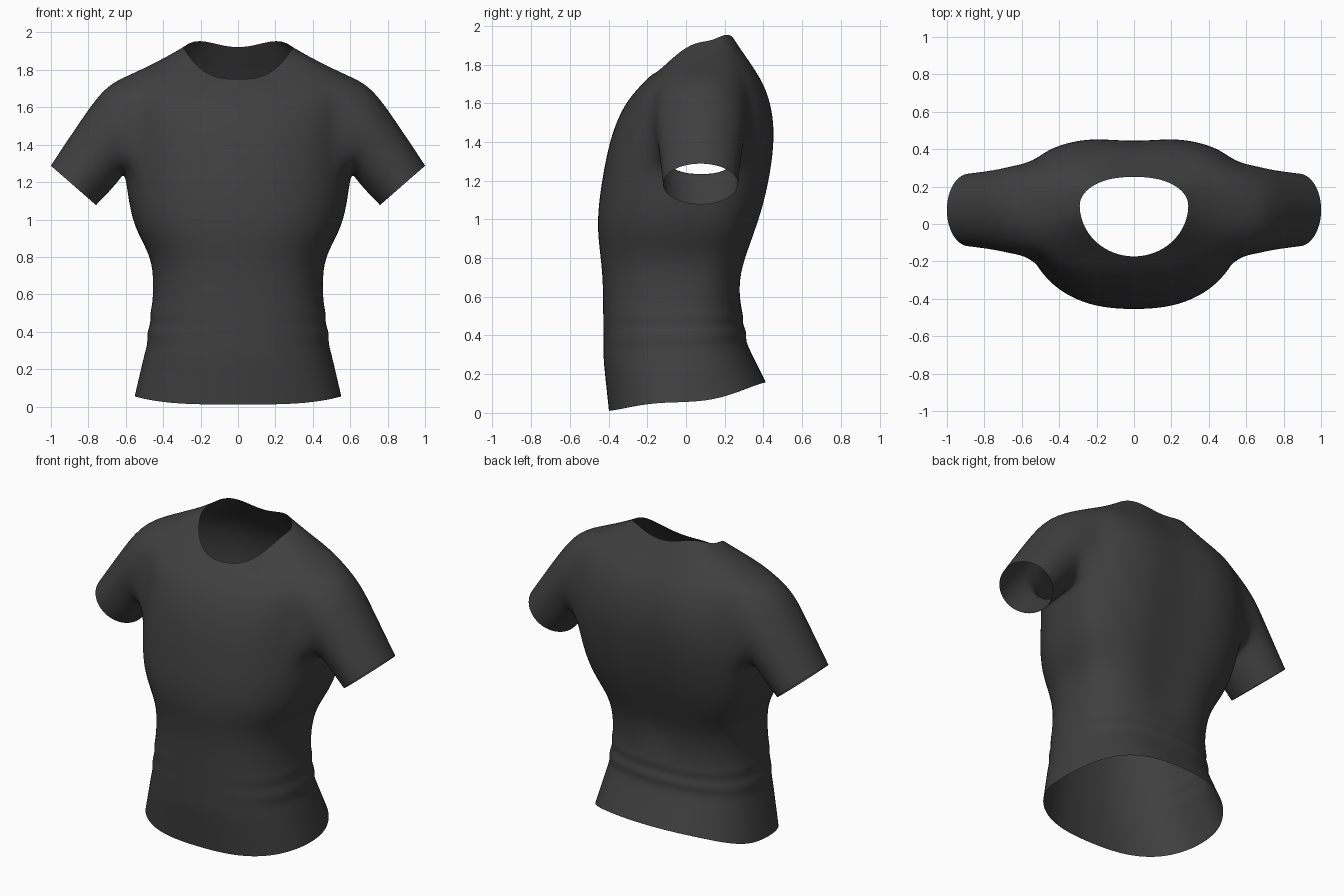
import bpy, bmesh, math
from mathutils import Vector

if "Cube" in bpy.data.objects:
    bpy.data.objects.remove(bpy.data.objects["Cube"])

# Body rings, hem to chest: height, half width, front y, back y
BODY = [
    (.055, .555, -.400, .415),
    (.29, .500, -.428, .325),
    (.55, .458, -.430, .284),
    (.70, .453, -.432, .290),
    (.82, .475, -.445, .325),
    (.96, .560, -.462, .375),
    (1.12, .590, -.450, .425),
]
# Yoke rings, armpit to neck: half width, front y, back y, front z, side z, back z
YOKE = [
    (.605, -.412, .464, 1.34, 1.24, 1.34),
    (.612, -.375, .468, 1.47, 1.43, 1.50),
    (.610, -.330, .440, 1.57, 1.62, 1.64),
    (.580, -.290, .392, 1.63, 1.775, 1.74),
    (.440, -.238, .325, 1.69, 1.84, 1.84),
    (.292, -.175, .260, 1.75, 1.92, 1.92),
]
# Sleeve rings: top x, top z, bottom x, bottom z
SLEEVE = [
    (.700, 1.725, .622, 1.228),
    (.805, 1.590, .652, 1.182),
    (1.003, 1.290, .757, 1.075),
]
COLS, J0, J1 = 16, 5, 11      # half-ring columns; armhole spans J0..J1


def mix(a, b, t):
    return tuple(p + (q - p) * t for p, q in zip(a, b))


def body_ring(z, w, yf, yb):
    """The hem dips in front and rises behind; higher rings are level."""
    tilt = max(0, 1 - z / .5)
    return (w, yf, yb, z - .05 * tilt, z, z + .115 * tilt)


# Full ring stack, with small waist folds between hem and waist
rings = []
for i, row in enumerate(BODY):
    rings.append(body_ring(*row))
    if i == 0:
        rings.append(body_ring(*mix(row, BODY[1], .5)))
    if i == 1:
        for k in range(1, 5):
            z, w, yf, yb = mix(row, BODY[2], k / 5)
            fold = .007 * (-1) ** k
            rings.append(body_ring(z, w + fold, yf, yb + fold))
ARMPIT = len(rings)
SHOULDER = ARMPIT + 3
rings += YOKE


def torso_point(ring, j, neck):
    w, yf, yb, zf, zs, zb = ring
    a = -math.pi / 2 + math.pi * j / COLS
    c = 0 if j in (0, COLS) else math.cos(a)
    s = math.sin(a)
    back = s > 0
    ys = min(.1, -.03 + .18 * max(0, zs - .6))
    n = 2.4 + (.5 * math.sin(math.pi * min(1, max(0, (zs - .4) / 1.5))) if back else 0)
    if neck:
        n = 2
    x = w * c ** (2 / n)
    y = ys + ((yb if back else yf) - ys) * abs(s) ** (2 / n)
    k = c ** 3
    z = zs * k + (zb if back else zf) * (1 - k)
    if back and zs > .6:                       # spine groove
        y -= .025 * math.exp(-(x / .13) ** 2) * (.3 if neck else 1)
    if back and neck:                          # raised collar corners
        z += .035 * math.sin(2 * a) ** 2
    return Vector((x, y, z))


bm = bmesh.new()
# Half torso with an armhole left open
grid = [[bm.verts.new(torso_point(r, j, r is rings[-1])) for j in range(COLS + 1)]
        for r in rings]
for i in range(len(rings) - 1):
    for j in range(COLS):
        if ARMPIT <= i < SHOULDER and J0 <= j < J1:
            continue
        bm.faces.new((grid[i][j], grid[i][j + 1], grid[i + 1][j + 1], grid[i + 1][j]))

# Armhole loop: under the arm, up the back, over the top, down the front
loop = [grid[ARMPIT][j] for j in range(J0, J1 + 1)]
loop += [grid[i][J1] for i in range(ARMPIT + 1, SHOULDER)]
loop += [grid[SHOULDER][j] for j in range(J1, J0 - 1, -1)]
loop += [grid[i][J0] for i in range(SHOULDER - 1, ARMPIT, -1)]


def loop_angle(i):
    """Bottom middle is 0, back a quarter turn, top a half turn."""
    return (i - 3) * math.tau / len(loop)


# Sleeve lofted from the armhole to the cuff
N = len(loop)
for r, (tx, tz, bx, bz) in enumerate(SLEEVE):
    T, B = Vector((tx, 0, tz)), Vector((bx, 0, bz))
    depth = .238 - .02 * r                     # half depth narrows to the cuff
    ring = []
    for i in range(N):
        t = loop_angle(i)
        p = (T + B) / 2 - (T - B) / 2 * math.cos(t)
        p.y = .075 + depth * math.sin(t)
        ring.append(bm.verts.new(p))
    for i in range(N):
        k = (i + 1) % N
        bm.faces.new((loop[i], loop[k], ring[k], ring[i]))
    loop = ring

bmesh.ops.delete(bm, geom=[v for v in bm.verts if not v.link_faces], context='VERTS')
bmesh.ops.recalc_face_normals(bm, faces=bm.faces)
# Keep normals pointing outward on the open shell
front = min(bm.faces, key=lambda f: f.calc_center_median().y)
if front.normal.y > 0:
    bmesh.ops.reverse_faces(bm, faces=bm.faces)
for f in bm.faces:
    f.smooth = True

mesh = bpy.data.meshes.new("shirt")
bm.to_mesh(mesh)
bm.free()
shirt = bpy.data.objects.new("shirt", mesh)
bpy.context.collection.objects.link(shirt)

# Mirror the half and smooth the cloth
mirror = shirt.modifiers.new("mirror", 'MIRROR')
mirror.use_clip = True
mirror.merge_threshold = .002
sub = shirt.modifiers.new("smooth", 'SUBSURF')
sub.levels = sub.render_levels = 2

# Charcoal cloth
cloth = bpy.data.materials.new("charcoal_cloth")
cloth.diffuse_color = (.05, .05, .05, 1)
cloth.use_nodes = True
cloth.node_tree.nodes["Principled BSDF"].inputs["Base Color"].default_value = cloth.diffuse_color
mesh.materials.append(cloth)
